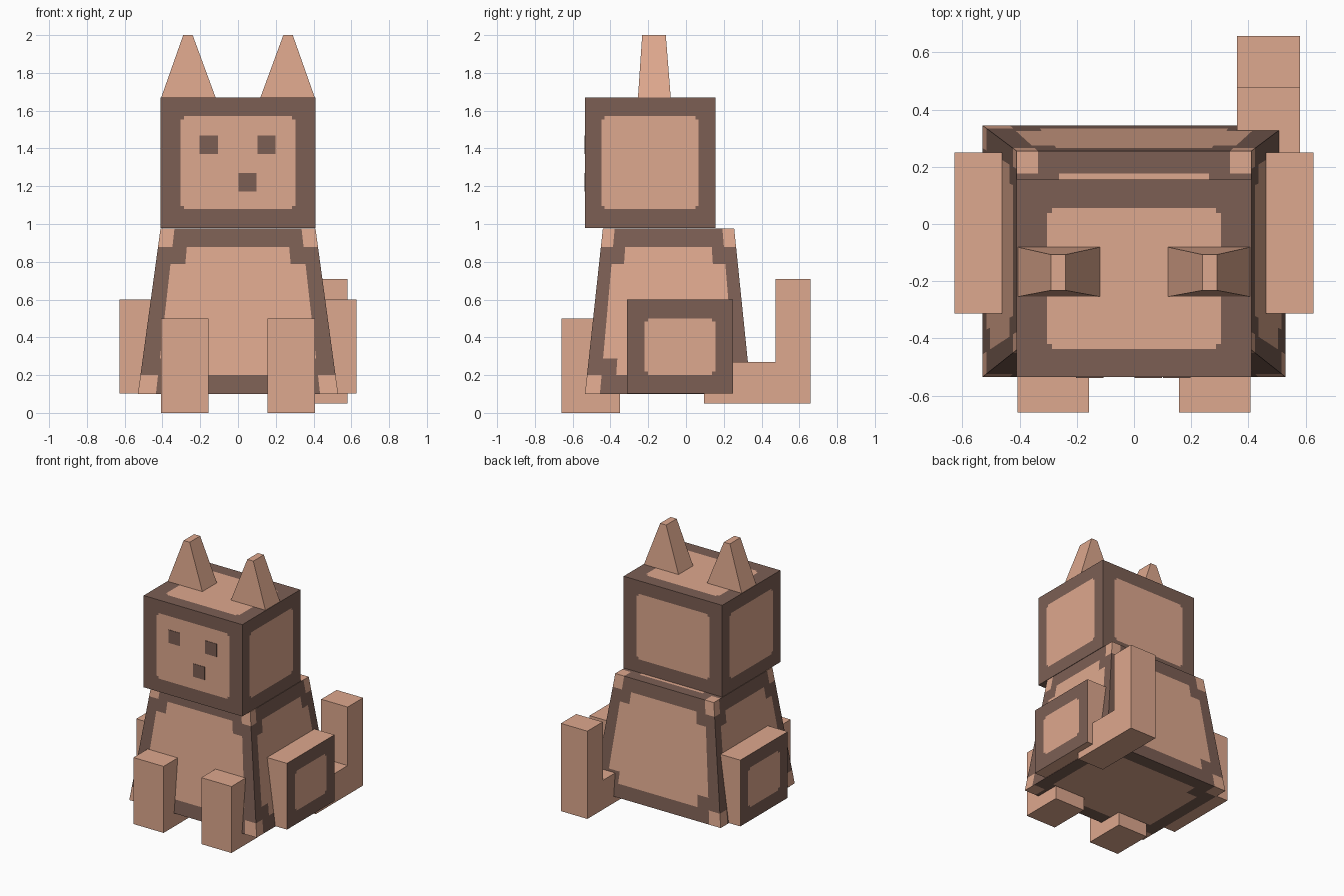
import bpy, bmesh
from mathutils import Vector

if "Cube" in bpy.data.objects:
    bpy.data.objects.remove(bpy.data.objects["Cube"])


def material(name, srgb):
    m = bpy.data.materials.new(name)
    lin = [((c / 255 + 0.055) / 1.055) ** 2.4 for c in srgb]
    m.diffuse_color = (*lin, 1)
    m.use_nodes = True
    m.node_tree.nodes["Principled BSDF"].inputs["Base Color"].default_value = m.diffuse_color
    return m


MATS = [material("light tan", (222, 168, 142)), material("dark brown", (124, 95, 84))]


def block(name, low, high, cu=(), cv=(), rule=lambda side, u, v: 0):
    """Tapered block. low/high = (x0, x1, y0, y1, z). Each side is cut at the
    fractions cu, cv (and mirrored); rule picks the colour of each cell."""
    def ring(r):
        x0, x1, y0, y1, z = r
        return [Vector(p) for p in ((x0, y0, z), (x1, y0, z), (x1, y1, z), (x0, y1, z))]
    b, t = ring(low), ring(high)
    sides = {"front": (b[0], b[1], t[1], t[0]), "right": (b[1], b[2], t[2], t[1]),
             "back": (b[2], b[3], t[3], t[2]), "left": (b[3], b[0], t[0], t[3]),
             "top": (t[0], t[1], t[2], t[3]), "bottom": (b[3], b[2], b[1], b[0])}
    us = [0, *cu, *[1 - c for c in reversed(cu)], 1]
    vs = [0, *cv, *[1 - c for c in reversed(cv)], 1]
    bm = bmesh.new()
    for side, (p, q, r, s) in sides.items():
        grid = [[bm.verts.new(p.lerp(q, u).lerp(s.lerp(r, u), v)) for u in us] for v in vs]
        for j in range(len(vs) - 1):
            for i in range(len(us) - 1):
                f = bm.faces.new((grid[j][i], grid[j][i + 1], grid[j + 1][i + 1], grid[j + 1][i]))
                f.material_index = rule(side, (us[i] + us[i + 1]) / 2, (vs[j] + vs[j + 1]) / 2)
    bmesh.ops.remove_doubles(bm, verts=bm.verts, dist=1e-5)
    me = bpy.data.meshes.new(name)
    bm.to_mesh(me)
    bm.free()
    for m in MATS:
        me.materials.append(m)
    ob = bpy.data.objects.new(name, me)
    bpy.context.collection.objects.link(ob)
    return ob


def framed(cu, cv, light_corners=False, only=None):
    """Dark frame round a light panel with notched corners."""
    def rule(side, u, v):
        if only and side != only:
            return 0
        u, v = min(u, 1 - u), min(v, 1 - v)
        if u < cu[0] and v < cv[0]:
            return 0 if light_corners else 1
        return int(u < cu[0] or v < cv[0] or (u < cu[1] and v < cv[1]))
    return dict(cu=cu, cv=cv, rule=rule)


def box(name, x0, x1, y0, y1, z0, z1, dark=0, **kw):
    if dark:
        kw["rule"] = lambda side, u, v: 1
    return block(name, (x0, x1, y0, y1, z0), (x0, x1, y0, y1, z1), **kw)


# Tapered body and square head
block("body", (-0.53, 0.53, -0.535, 0.345, 0.10), (-0.41, 0.41, -0.44, 0.255, 0.977),
      **framed((0.09, 0.18), (0.114, 0.215), light_corners=True))
box("head", -0.41, 0.41, -0.535, 0.155, 0.98, 1.67, **framed((0.128, 0.15), (0.143, 0.168)))

# Face plates
for name, x, z in (("left_eye", -0.155, 1.42), ("right_eye", 0.15, 1.42), ("nose", 0.05, 1.22)):
    box(name, x - 0.048, x + 0.048, -0.538, -0.533, z - 0.049, z + 0.049, dark=1)

# Paired parts
for s, side in ((-1, "left"), (1, "right")):
    def span(a, b):
        return sorted((s * a, s * b))
    block(side + "_ear", (*span(0.115, 0.41), -0.255, -0.08, 1.66),
          (*span(0.24, 0.29), -0.232, -0.107, 2.0))
    box(side + "_front_leg", *span(0.157, 0.408), -0.66, -0.35, 0, 0.5)
    box(side + "_haunch", *span(0.46, 0.627), -0.313, 0.25, 0.102, 0.6,
        **framed((0.165, 0.20), (0.20, 0.235), only=side))

# Tail
box("tail_base", 0.36, 0.58, 0.095, 0.475, 0.05, 0.27)
box("tail_tip", 0.36, 0.58, 0.475, 0.658, 0.05, 0.71)
